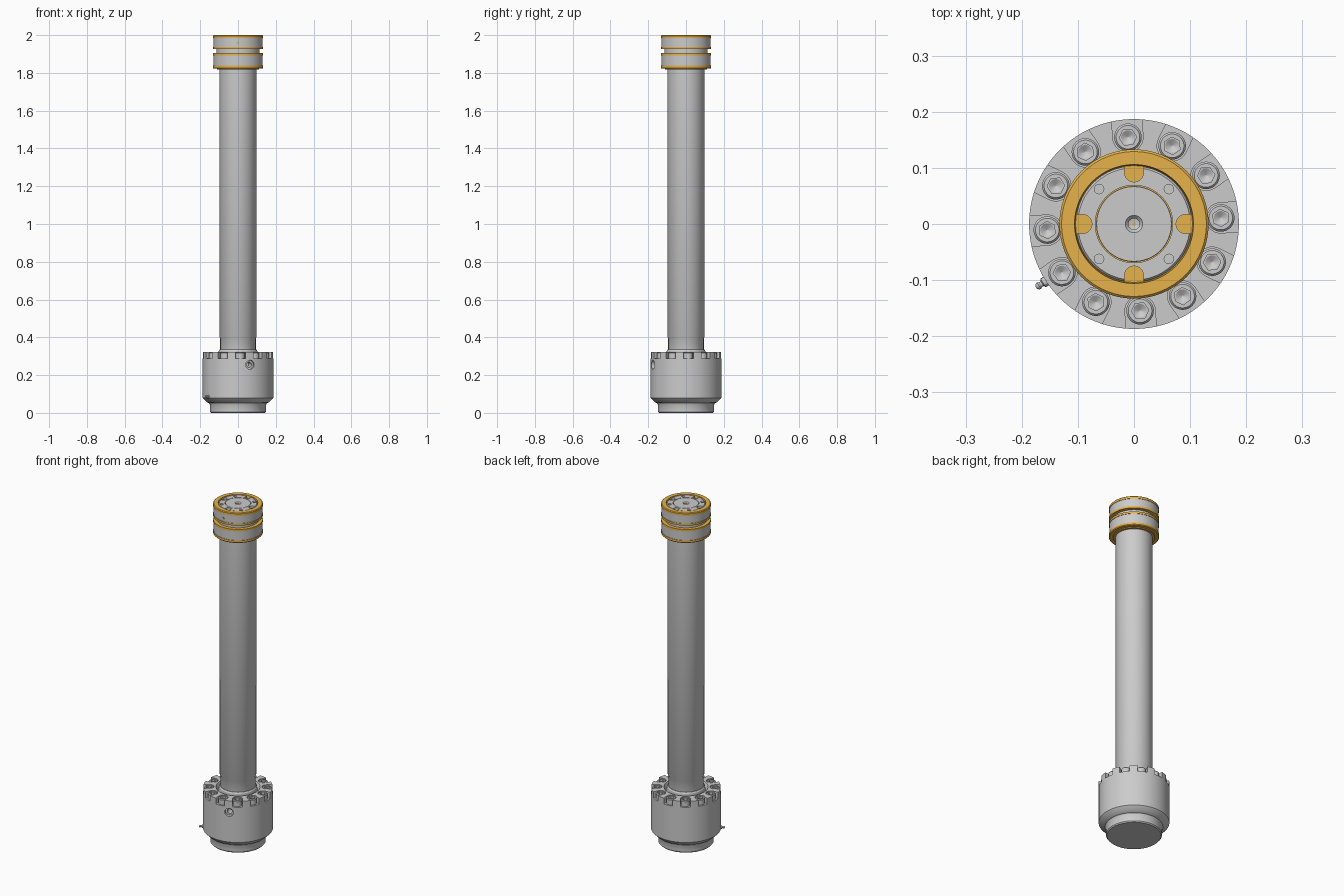
import bpy, bmesh
from math import sin, cos, pi, radians
from mathutils import Matrix, Vector

if "Cube" in bpy.data.objects:
    bpy.data.objects.remove(bpy.data.objects["Cube"])

gold = bpy.data.materials.new("gold")
gold.diffuse_color = (0.8, 0.45, 0.07, 1)
gold.use_nodes = True
gold.node_tree.nodes["Principled BSDF"].inputs["Base Color"].default_value = gold.diffuse_color


def finish(bm, name, mat=None):
    bmesh.ops.recalc_face_normals(bm, faces=bm.faces)
    me = bpy.data.meshes.new(name)
    bm.to_mesh(me)
    bm.free()
    ob = bpy.data.objects.new(name, me)
    bpy.context.collection.objects.link(ob)
    if mat:
        me.materials.append(mat)
    return ob


def lathe(name, prof, mat=None, closed=False, n=96):
    # revolve (radius, z) points around the z axis
    bm = bmesh.new()
    rings = [[bm.verts.new((r * cos(2 * pi * i / n), r * sin(2 * pi * i / n), z))
              for i in range(n)] for r, z in prof]
    pairs = list(zip(rings, rings[1:]))
    if closed:
        pairs.append((rings[-1], rings[0]))
    for a, b in pairs:
        for i in range(n):
            j = (i + 1) % n
            bm.faces.new((a[i], a[j], b[j], b[i]))
    bmesh.ops.remove_doubles(bm, verts=bm.verts, dist=1e-6)
    return finish(bm, name, mat)


def add_slot(bm, dist, rad, out, ang, z0, z1):
    # U-shaped prism, round end at dist, open outwards
    pts = [(out, -rad)] + [(dist - rad * sin(pi * k / 16), -rad * cos(pi * k / 16))
                           for k in range(17)] + [(out, rad)]
    rot = Matrix.Rotation(ang, 3, 'Z')
    face = bm.faces.new([bm.verts.new(rot @ Vector((x, y, z0))) for x, y in pts])
    ext = bmesh.ops.extrude_face_region(bm, geom=[face])
    bmesh.ops.translate(bm, vec=(0, 0, z1 - z0),
                        verts=[v for v in ext['geom'] if isinstance(v, bmesh.types.BMVert)])


def add_cyl(bm, r1, r2, start, direction, length, n=32):
    d = Vector(direction).normalized()
    m = Matrix.Translation(Vector(start) + d * length / 2) @ d.to_track_quat('Z', 'Y').to_matrix().to_4x4()
    bmesh.ops.create_cone(bm, cap_ends=True, segments=n, radius1=r1, radius2=r2,
                          depth=length, matrix=m)


def cut(ob, bm):
    c = finish(bm, "cutter")
    c.hide_render = True
    mod = ob.modifiers.new("cut", 'BOOLEAN')
    mod.operation, mod.solver, mod.object = 'DIFFERENCE', 'EXACT', c
    bpy.context.view_layer.objects.active = ob
    bpy.ops.object.modifier_apply(modifier=mod.name)
    bpy.data.objects.remove(c)


# gland with bolt pockets and fluid port
gland = lathe("gland", [(0, 0), (0.143, 0), (0.148, 0.006), (0.148, 0.042), (0.153, 0.052),
                        (0.165, 0.056), (0.187, 0.08), (0.187, 0.323), (0.118, 0.323),
                        (0.108, 0.30), (0, 0.30)])
bolt_angles = [radians(4 + 30 * i) for i in range(12)]
bm = bmesh.new()
for a in bolt_angles:
    add_slot(bm, 0.155, 0.027, 0.22, a, 0.288, 0.36)
cut(gland, bm)
port = Vector((cos(radians(-70)), sin(radians(-70)), 0))
for r, inner in ((0.024, 0.170), (0.014, 0.125)):
    bm = bmesh.new()
    add_cyl(bm, r, r, port * inner + Vector((0, 0, 0.255)), port, 0.1)
    cut(gland, bm)

# socket head bolts
bolt = lathe("bolt", [(0, 0.28), (0.0245, 0.28), (0.0245, 0.317), (0.021, 0.321), (0, 0.321)], n=32)
bm = bmesh.new()
add_cyl(bm, 0.0155, 0.0155, (0, 0, 0.306), (0, 0, 1), 0.03, 6)
cut(bolt, bm)
bm = bmesh.new()
add_cyl(bm, 0.001, 0.0125, (0, 0, 0.299), (0, 0, 1), 0.0072, 24)
cut(bolt, bm)
for i, a in enumerate(bolt_angles):
    b = bolt if i == 0 else bolt.copy()
    if i:
        bpy.context.collection.objects.link(b)
    b.name = f"bolt_{i + 1}"
    b.location = (0.155 * cos(a), 0.155 * sin(a), 0)
    b.rotation_euler.z = a

# grease nipple on the side of the gland
nip = lathe("grease_nipple", [(0, 0), (0.009, 0), (0.009, 0.011), (0.005, 0.013), (0.005, 0.017),
                              (0.007, 0.020), (0.006, 0.023), (0.003, 0.026), (0, 0.026)], n=12)
a = radians(213)
nip.location = (0.182 * cos(a), 0.182 * sin(a), 0.086)
nip.rotation_euler = (0, pi / 2, a)

# wiper seal and rod
lathe("wiper_seal", [(0.09, 0.295), (0.105, 0.295), (0.102, 0.328), (0.097, 0.335), (0.09, 0.335)], closed=True)
lathe("rod", [(0, 0.29), (0.094, 0.29), (0.094, 0.395), (0.098, 0.402), (0.098, 1.835), (0, 1.835)])

# piston body with four raised lands
prof = [(0, 1.818), (0.110, 1.818), (0.112, 1.822), (0.129, 1.822), (0.133, 1.826), (0.133, 1.838),
        (0.127, 1.838), (0.127, 1.892), (0.133, 1.892), (0.133, 1.904), (0.110, 1.904),
        (0.110, 1.926), (0.133, 1.926), (0.133, 1.938), (0.127, 1.938), (0.127, 1.984),
        (0.133, 1.984), (0.133, 1.996), (0.129, 2.0), (0.106, 2.0), (0.104, 1.984), (0, 1.984)]
lathe("piston", prof, gold)

# grey bands and seal set between the lands
for name, r, z0, z1 in (("lower_band", 0.1305, 1.838, 1.892), ("seal_ring", 0.113, 1.904, 1.926),
                        ("upper_band", 0.1305, 1.938, 1.984)):
    band = lathe(name, [(0.105, z0), (r, z0), (r, z1), (0.105, z1)], closed=True)
    if name == "upper_band":
        bm = bmesh.new()
        add_cyl(bm, 0.006, 0.006, (0, -0.115, 1.96), (0, -1, 0), 0.04, 16)
        cut(band, bm)

# locking nut with spanner notches and pin holes
nut = lathe("lock_nut", [(0.069, 1.98), (0.1035, 1.98), (0.1035, 1.994), (0.100, 1.998), (0.069, 1.998)], closed=True)
bm = bmesh.new()
for i in range(4):
    add_slot(bm, 0.092, 0.017, 0.14, i * pi / 2, 1.97, 2.02)
    q = pi / 4 + i * pi / 2
    add_cyl(bm, 0.0085, 0.0085, (0.088 * cos(q), 0.088 * sin(q), 1.988), (0, 0, 1), 0.04, 16)
cut(nut, bm)

# rod end with centre drilling
lathe("rod_end", [(0, 1.98), (0.0675, 1.98), (0.0675, 1.997), (0.0665, 1.998), (0.0155, 1.998),
                  (0.010, 1.992), (0.010, 1.986), (0, 1.983)])

for ob in bpy.data.objects:
    ob.select_set(True)
bpy.context.view_layer.objects.active = gland
bpy.ops.object.shade_smooth_by_angle(angle=radians(30))
